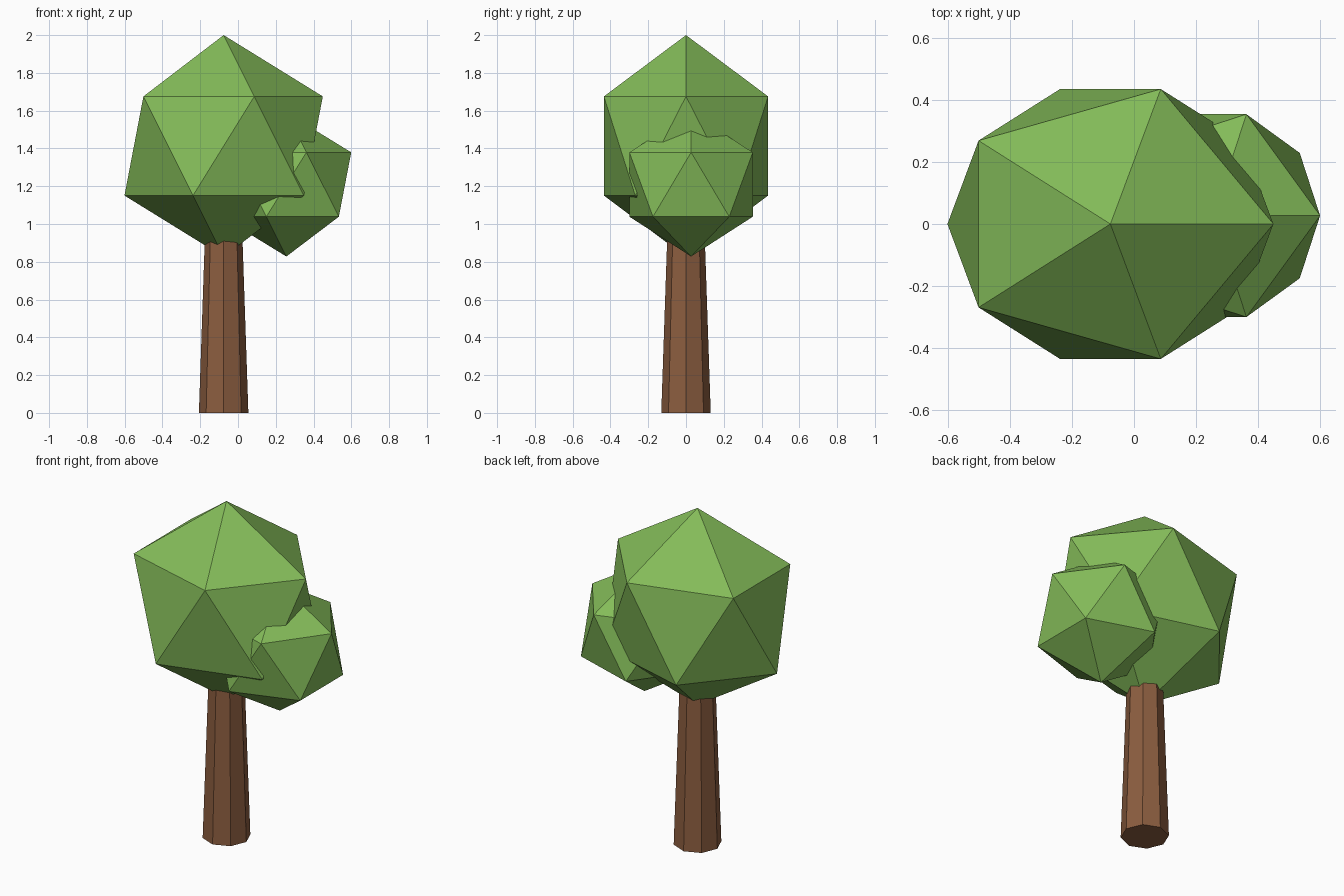
import bpy

if "Cube" in bpy.data.objects:
    bpy.data.objects.remove(bpy.data.objects["Cube"])


def material(name, rgb):
    mat = bpy.data.materials.new(name)
    mat.diffuse_color = (*rgb, 1.0)
    mat.use_nodes = True
    mat.node_tree.nodes["Principled BSDF"].inputs["Base Color"].default_value = mat.diffuse_color
    return mat


bark = material("bark_brown", (0.26, 0.11, 0.05))
leaf = material("leaf_green", (0.23, 0.50, 0.10))


def finish(name, mat):
    obj = bpy.context.object
    obj.name = name
    obj.data.materials.append(mat)
    return obj


def foliage(name, location, radii):
    # Twenty-sided leaf ball, stretched to its radii
    bpy.ops.mesh.primitive_ico_sphere_add(subdivisions=1, radius=1, location=location)
    obj = finish(name, leaf)
    obj.scale = radii
    bpy.ops.object.transform_apply(location=False, rotation=False, scale=True)


# Tapered eight-sided trunk, running up into the crown
TRUNK_HEIGHT = 1.0
bpy.ops.mesh.primitive_cone_add(vertices=8, radius1=0.131, radius2=0.097, depth=TRUNK_HEIGHT,
                                location=(-0.076, 0, TRUNK_HEIGHT / 2))
finish("trunk", bark)

# Large crown and the smaller clump on its right
foliage("large_crown", (-0.076, 0, 1.413), (0.587, 0.511, 0.587))
foliage("small_clump", (0.256, 0.027, 1.209), (0.384, 0.384, 0.381))
